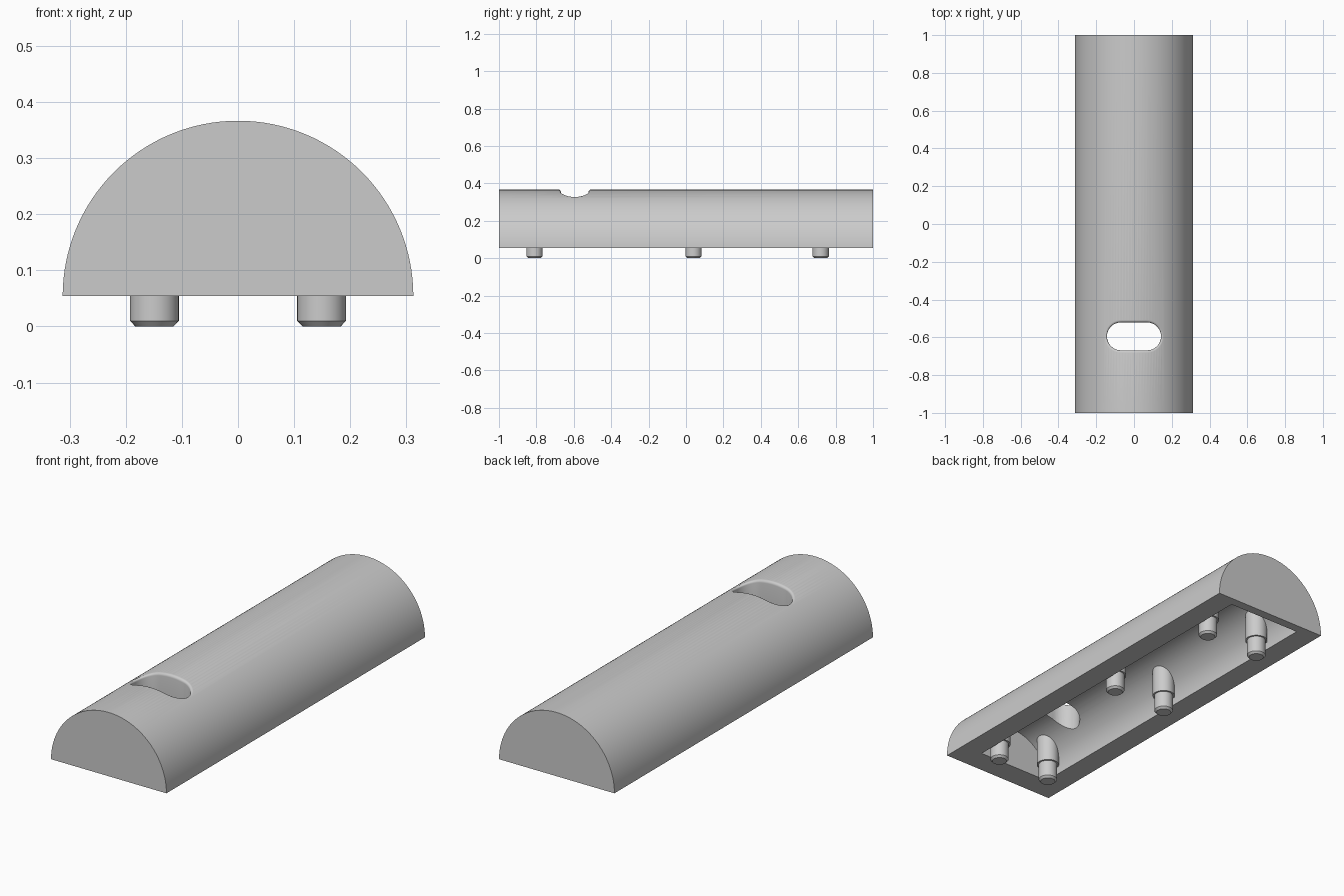
import bpy, bmesh, math

if "Cube" in bpy.data.objects:
    bpy.data.objects.remove(bpy.data.objects["Cube"])

BASE, OUTER, INNER = 0.054, 0.3125, 0.2

grey = bpy.data.materials.new("plain_grey")
grey.use_nodes = True
grey.diffuse_color = (0.6, 0.6, 0.6, 1)
grey.node_tree.nodes["Principled BSDF"].inputs["Base Color"].default_value = (0.6, 0.6, 0.6, 1)


def loft(name, rings):
    """Join equal-length rings of points into a closed, capped solid."""
    bm = bmesh.new()
    loops = [[bm.verts.new(p) for p in ring] for ring in rings]
    n = len(loops[0])
    for a, b in zip(loops, loops[1:]):
        for i in range(n):
            j = (i + 1) % n
            bm.faces.new((a[i], a[j], b[j], b[i]))
    bm.faces.new(loops[0])
    bm.faces.new(loops[-1])
    bmesh.ops.recalc_face_normals(bm, faces=bm.faces[:])
    mesh = bpy.data.meshes.new(name)
    bm.to_mesh(mesh)
    bm.free()
    mesh.materials.append(grey)
    obj = bpy.data.objects.new(name, mesh)
    bpy.context.collection.objects.link(obj)
    return obj


def smooth(obj):
    obj.data.shade_smooth()
    obj.data.set_sharp_from_angle(angle=math.radians(30))


def half_round(name, r, y0, y1, skirt=0.0, steps=64):
    """Half cylinder along y, optionally extended straight down."""
    arc = [(r * math.cos(math.pi * i / steps), BASE + r * math.sin(math.pi * i / steps))
           for i in range(steps + 1)]
    if skirt:
        arc = [(r, BASE - skirt)] + arc + [(-r, BASE - skirt)]
    return loft(name, [[(x, y, z) for x, z in arc] for y in (y0, y1)])


def slot_ring(offset, height):
    """Rounded slot outline, grown by offset, with height given as a function of x."""
    half, r, cy = 0.069, 0.074 + offset, -0.595
    pts = []
    for side in (1, -1):
        for i in range(17):
            a = math.pi * (i / 16 - 0.5)
            pts.append((side * (half + r * math.cos(a)), cy + side * r * math.sin(a)))
        for i in range(1, 10):
            pts.append((side * half * (1 - i / 5), cy + side * r))
    return [(x, y, height(x)) for x, y in pts]


def surface(x):
    return BASE + math.sqrt(OUTER ** 2 - x ** 2)


# Hollow half-round shell
shell = half_round("shell", OUTER, -1, 1)
cavity = half_round("cavity_cutter", INNER, -0.88, 0.955, skirt=0.1)

# Slot through the roof with a rounded lip
lip = 0.013
rings = [slot_ring(0, lambda x: 0.15)]
for k in range(6):
    t = math.pi / 2 * k / 5
    rings.append(slot_ring(lip * (1 - math.cos(t)),
                           lambda x, t=t: surface(x) - lip * (1 - math.sin(t))))
rings.append(slot_ring(lip, lambda x: 0.45))
slot = loft("slot_cutter", rings)

for cutter in (cavity, slot):
    cutter.hide_render = True
    mod = shell.modifiers.new(cutter.name, "BOOLEAN")
    mod.operation = "DIFFERENCE"
    mod.solver = "EXACT"
    mod.object = cutter
bpy.context.view_layer.update()
carved = bpy.data.meshes.new_from_object(shell.evaluated_get(bpy.context.evaluated_depsgraph_get()))
shell.modifiers.clear()
shell.data = carved
for cutter in (cavity, slot):
    bpy.data.objects.remove(cutter)
smooth(shell)


def turned(name, x, y, profile, steps=32):
    """Upright round part from (radius, z) pairs."""
    angles = [2 * math.pi * i / steps for i in range(steps)]
    obj = loft(name, [[(x + r * math.cos(a), y + r * math.sin(a), z) for a in angles]
                      for r, z in profile])
    smooth(obj)


# Stepped locating pegs hanging from the cavity roof
for side, x in (("left", 0.149), ("right", -0.149)):
    for place, y in (("front", -0.81), ("middle", 0.04), ("back", 0.72)):
        turned(f"{place}_{side}_peg", x, y,
               [(0.034, 0), (0.0435, 0.01), (0.0435, 0.09), (0.052, 0.09), (0.052, 0.25)])
